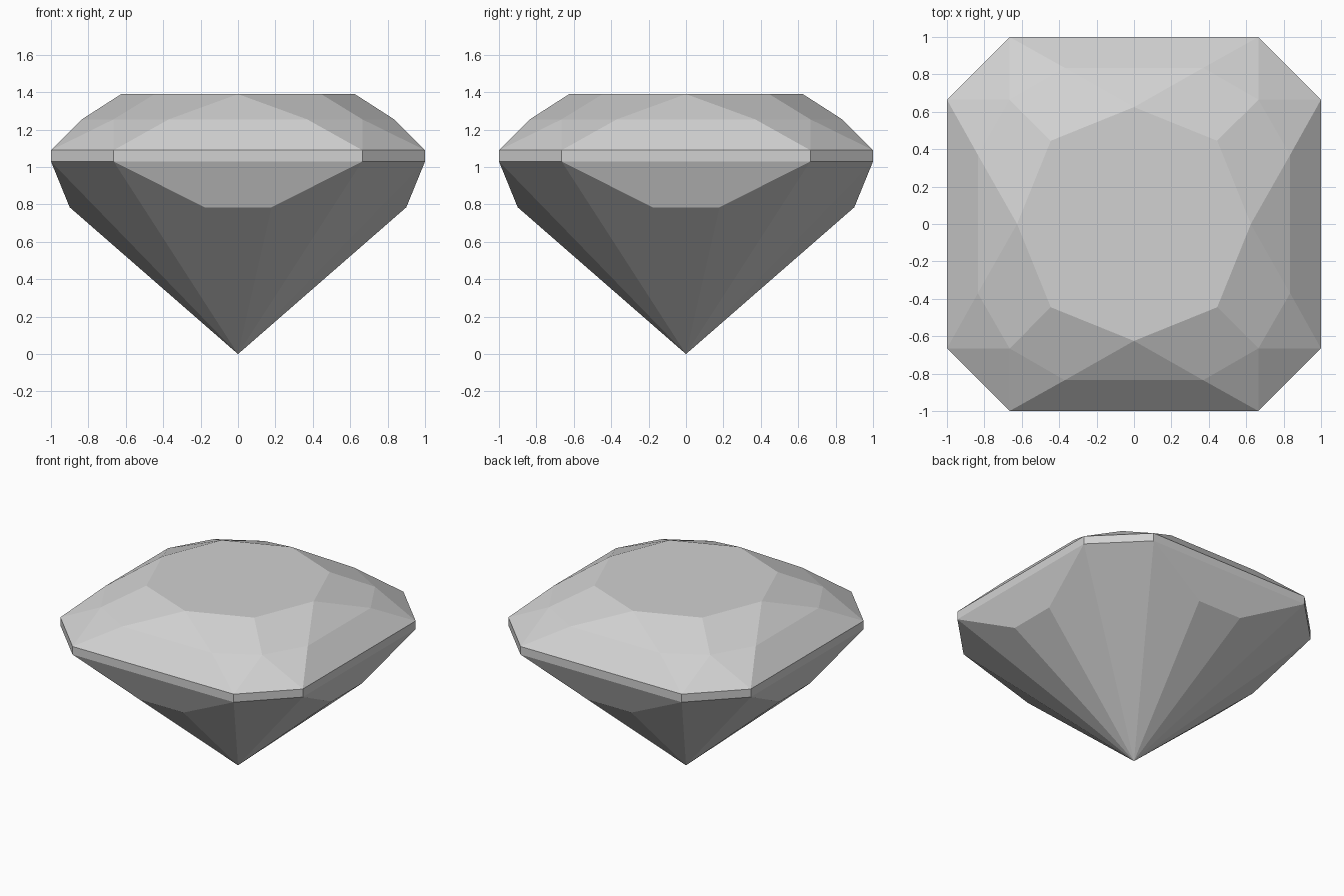
import bpy
import bmesh
from math import cos, sin, pi, radians

cube = bpy.data.objects.get("Cube")
if cube:
    bpy.data.objects.remove(cube, do_unlink=True)

# Heights and widths of the cut
GIRDLE_LOW, GIRDLE_TOP, CROWN_MID, TABLE, PAVILION = 1.03, 1.09, 1.255, 1.39, 0.785
CORNER = 0.665

grey = bpy.data.materials.new("pale grey")
grey.use_nodes = True
colour = (0.64, 0.64, 0.64, 1)
grey.diffuse_color = colour
grey.node_tree.nodes["Principled BSDF"].inputs["Base Color"].default_value = colour

bm = bmesh.new()


def facet(quarter, *points):
    """Add one facet turned by a number of quarter turns."""
    c, s = round(cos(quarter * pi / 2)), round(sin(quarter * pi / 2))
    bm.faces.new([bm.verts.new((c * x - s * y, s * x + c * y, z)) for x, y, z in points])


# Facets of one side, repeated around the stone
for q in range(4):
    for side in (-1, 1):
        girdle = (side * CORNER, -1, GIRDLE_TOP)
        shoulder = (side * 0.37, -0.835, CROWN_MID)
        corner = (side * CORNER, -CORNER, CROWN_MID)
        table_corner = (side * 0.445, -0.445, TABLE)
        table_mid = (0, -0.625, TABLE)
        # Crown star and corner facets
        facet(q, girdle, corner, shoulder)
        facet(q, shoulder, corner, table_corner, table_mid)
        # Lower side facet running to the point
        facet(q, (side * CORNER, -1, GIRDLE_LOW), (side * 0.18, -0.9, PAVILION), (0, 0, 0))

    left, right = (-CORNER, -1), (CORNER, -1)
    turn = (1, -CORNER)
    # Main crown facet and the triangle above it
    facet(q, (*left, GIRDLE_TOP), (*right, GIRDLE_TOP),
          (0.37, -0.835, CROWN_MID), (-0.37, -0.835, CROWN_MID))
    facet(q, (-0.37, -0.835, CROWN_MID), (0.37, -0.835, CROWN_MID), (0, -0.625, TABLE))
    # Corner crown facet
    facet(q, (*right, GIRDLE_TOP), (*turn, GIRDLE_TOP), (CORNER, -CORNER, CROWN_MID))
    # Girdle band: long side and cut corner
    for a, b in ((left, right), (right, turn)):
        facet(q, (*a, GIRDLE_LOW), (*b, GIRDLE_LOW), (*b, GIRDLE_TOP), (*a, GIRDLE_TOP))
    # Main pavilion facet, central facet and corner facet
    facet(q, (*left, GIRDLE_LOW), (-0.18, -0.9, PAVILION),
          (0.18, -0.9, PAVILION), (*right, GIRDLE_LOW))
    facet(q, (-0.18, -0.9, PAVILION), (0, 0, 0), (0.18, -0.9, PAVILION))
    facet(q, (*right, GIRDLE_LOW), (0, 0, 0), (*turn, GIRDLE_LOW))

# Flat table on top
ring = []
for q in range(4):
    c, s = round(cos(q * pi / 2)), round(sin(q * pi / 2))
    for x, y in ((0, -0.625), (0.445, -0.445)):
        ring.append((c * x - s * y, s * x + c * y, TABLE))
facet(0, *ring)

bmesh.ops.remove_doubles(bm, verts=bm.verts[:], dist=0.001)
bmesh.ops.recalc_face_normals(bm, faces=bm.faces[:])
mesh = bpy.data.meshes.new("cut_gem")
bm.to_mesh(mesh)
bm.free()
mesh.materials.append(grey)
gem = bpy.data.objects.new("cut_gem", mesh)
bpy.context.collection.objects.link(gem)
